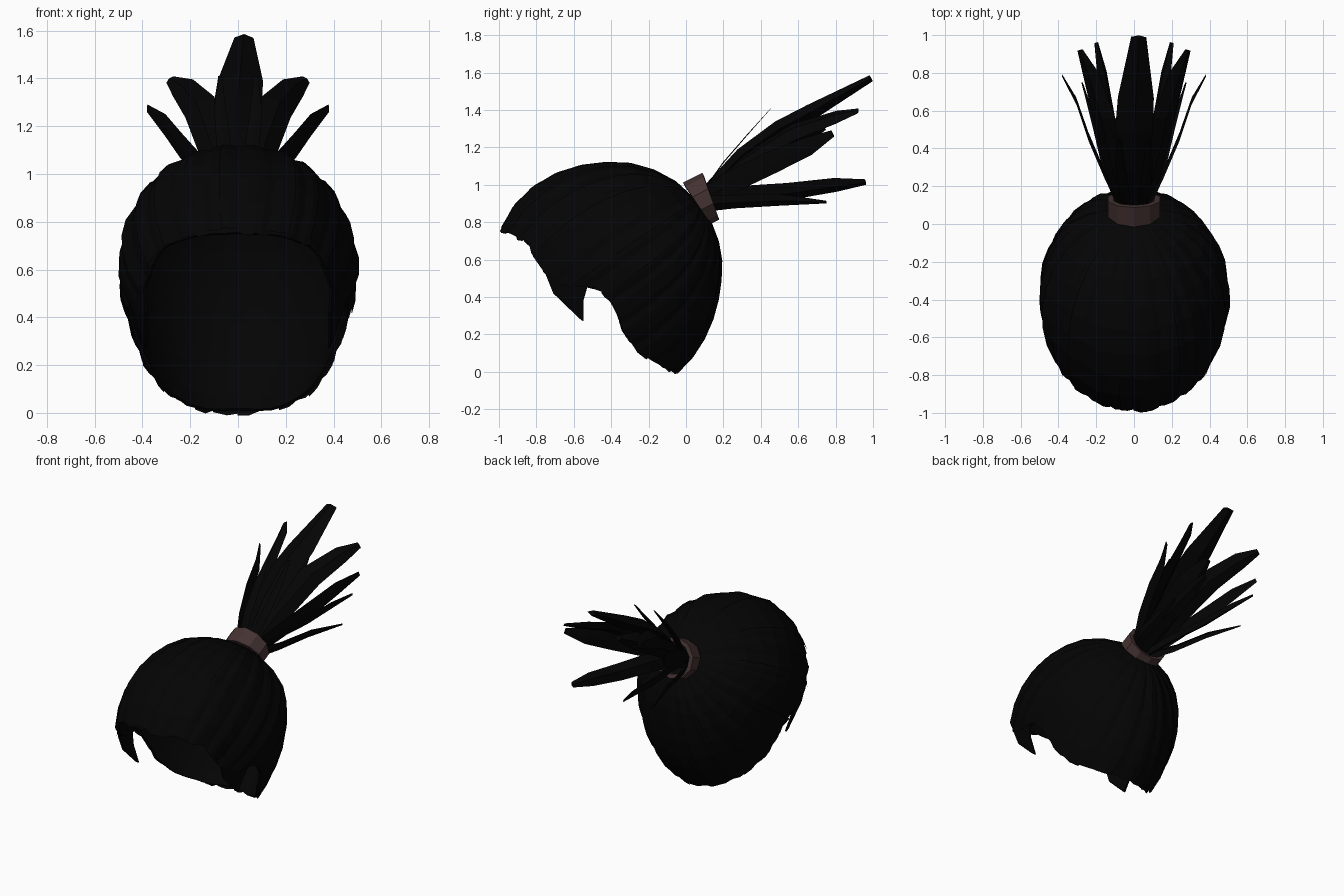
import bpy, bmesh, math, random
from mathutils import Vector

random.seed(4)
old = bpy.data.objects.get("Cube")
if old:
    bpy.data.objects.remove(old)


def material(name, color):
    m = bpy.data.materials.new(name)
    m.use_nodes = True
    m.diffuse_color = (*color, 1)
    m.node_tree.nodes["Principled BSDF"].inputs["Base Color"].default_value = (*color, 1)
    return m


HAIR = material("black_hair", (0.0012, 0.0012, 0.0012))
BAND = material("brown_band", (0.058, 0.032, 0.032))


def make_object(name, bm, mat):
    bmesh.ops.recalc_face_normals(bm, faces=bm.faces)
    mesh = bpy.data.meshes.new(name)
    bm.to_mesh(mesh)
    bm.free()
    mesh.materials.append(mat)
    ob = bpy.data.objects.new(name, mesh)
    bpy.context.collection.objects.link(ob)
    return ob


def add_grid(bm, rows, closed=False):
    """Skin a list of equally long point rows with quads."""
    vs = [[bm.verts.new(p) for p in row] for row in rows]
    n = len(vs[0])
    for a, b in zip(vs, vs[1:]):
        for i in range(n if closed else n - 1):
            j = (i + 1) % n
            bm.faces.new((a[i], a[j], b[j], b[i]))
    return vs


# Head form: a rounded ellipsoid whose strands radiate from the tie
CENTER = Vector((0, -0.4, 0.58))
POLE = Vector((0, 0.5, 0.35)).normalized()
UP_FRONT = Vector((0, -POLE.z, POLE.y))
POWER = 2.1
RIM = [(-1.1, 0.80), (-1.0, 0.76), (-0.93, 0.74), (-0.84, 0.69), (-0.79, 0.6), (-0.74, 0.53),
       (-0.6, 0.46), (-0.46, 0.45), (-0.38, 0.35), (-0.33, 0.2), (-0.24, 0.1), (-0.1, 0.012), (0.3, 0.005)]


def rim_height(y):
    for (y0, z0), (y1, z1) in zip(RIM, RIM[1:]):
        if y <= y1:
            return z0 + (z1 - z0) * max(0, y - y0) / (y1 - y0)
    return RIM[-1][1]


def on_head(phi, theta, lift=0):
    side = UP_FRONT * math.cos(phi) + Vector((math.sin(phi), 0, 0))
    d = POLE * math.cos(theta) + side * math.sin(theta)
    size = (0.49 - 0.06 * max(0, -d.z) - 0.035 * max(0, -d.y),
            0.575 if d.y > 0 else 0.612, 0.53 if d.z > 0 else 0.7)
    s = sum(abs(c / a) ** POWER for c, a in zip(d, size)) ** (-1 / POWER)
    return CENTER + d * s + d.normalized() * lift


def strand_line(phi, steps, lift, trim=0):
    """Points from the tie down to the hairline."""
    end = 0.3
    while end < 3.1:
        p = on_head(phi, end)
        if p.z < rim_height(p.y) + trim:
            break
        end += 0.01
    return [on_head(phi, 0.06 + (end - 0.06) * i / steps, lift * min(1, 3 * i / steps))
            for i in range(steps + 1)]


# Base cap
bm = bmesh.new()
cols = 88
add_grid(bm, list(zip(*[strand_line(math.tau * i / cols, 12, 0) for i in range(cols)])), True)
cap = make_object("hair_cap", bm, HAIR)
solid = cap.modifiers.new("thickness", "SOLIDIFY")
solid.thickness = 0.012

# Overlapping flat strands over the cap
bm = bmesh.new()
count = 46
for k in range(count):
    mid = math.tau * (k + 0.5) / count
    half = math.tau / count * random.uniform(0.5, 0.75)
    trim = random.uniform(-0.015, 0.015)
    low, high = 0.004, random.uniform(0.01, 0.022)
    if k % 2:
        low, high = high, low
    add_grid(bm, [strand_line(mid - half, 9, low, trim + 0.012),
                  strand_line(mid, 9, 0.012, trim),
                  strand_line(mid + half, 9, high, trim + 0.006)])
make_object("cap_strands", bm, HAIR)

# Pointed side locks in front of the ears
LOCK = [((-0.82, 0.62), (-0.46, 0.56)), ((-0.75, 0.52), (-0.53, 0.45)),
        ((-0.71, 0.42), (-0.55, 0.38)), ((-0.57, 0.285), (-0.55, 0.27))]


def side_point(y, z, sign):
    """Point on the side of the head, leaning inward towards the lock's tip."""
    dy = abs(y - CENTER.y) / 0.61
    dz = abs(z - CENTER.z) / (0.53 if z > CENTER.z else 0.7)
    lean = 0.12 * max(0, CENTER.z - z)
    return (sign * (0.48 * (1 - dy ** POWER - dz ** POWER) ** (1 / POWER) - lean), y, z)


for sign, label in ((1, "left"), (-1, "right")):
    bm = bmesh.new()
    rows = []
    for a, b in LOCK:
        rows.append([side_point(a[0] + (b[0] - a[0]) * t, a[1] + (b[1] - a[1]) * t, sign)
                     for t in (0, 0.33, 0.67, 1)])
    add_grid(bm, rows)
    ob = make_object(label + "_side_lock", bm, HAIR)
    ob.modifiers.new("thickness", "SOLIDIFY").thickness = 0.012

# Hair tie: a short slanted band, longer on top
TIE = Vector((0, 0.095, 0.92))
AXIS = Vector((0, 0.89, 0.45)).normalized()
ACROSS = Vector((0, -AXIS.z, AXIS.y))
bm = bmesh.new()
sides = 10
rings = []
for end, radius in ((-1, 0.105), (-1, 0.132), (1, 0.132), (1, 0.105)):
    ring = []
    for i in range(sides):
        a = math.tau * i / sides
        reach = 0.042 + 0.016 * math.cos(a)
        ring.append(TIE + AXIS * end * reach + ACROSS * radius * math.cos(a)
                    + Vector((1.1 * radius * math.sin(a), 0, 0)))
    rings.append(ring)
rings.append(rings[0])
add_grid(bm, rings, True)
bmesh.ops.remove_doubles(bm, verts=bm.verts, dist=0.0001)
make_object("hair_tie", bm, BAND)


# Ponytail locks: tapered diamond-section blades
def blade(name, path, widths, wide, thick):
    pts = [Vector(p) for p in path]
    wide = Vector(wide).normalized()
    rows = []
    for i, (p, w) in enumerate(zip(pts, widths)):
        along = (pts[min(i + 1, len(pts) - 1)] - pts[max(i - 1, 0)]).normalized()
        flat = (wide - along * wide.dot(along)).normalized()
        deep = along.cross(flat) * thick * w
        rows.append([p + flat * w, p + deep, p - flat * w, p - deep])
    bm = bmesh.new()
    vs = add_grid(bm, rows, True)
    bm.faces.new(vs[0])
    bm.faces.new(vs[-1])
    make_object(name, bm, HAIR)


blade("top_lock", [(0, 0.08, 0.93), (0, 0.3, 1.16), (0, 0.5, 1.3), (0.01, 0.67, 1.39), (0.025, 0.99, 1.57)],
      (0.07, 0.085, 0.1, 0.095, 0.04), (1, 0, 0), 0.45)
blade("middle_lock", [(0, 0.08, 0.92), (0, 0.3, 1.07), (0, 0.55, 1.22), (0, 0.74, 1.31)],
      (0.07, 0.09, 0.1, 0.03), (1, 0, 0), 0.6)

for s, label in ((1, "left"), (-1, "right")):
    blade(label + "_high_wisp",
          [(s * 0.04, 0.1, 0.98), (s * 0.06, 0.2, 1.12), (s * 0.075, 0.33, 1.27), (s * 0.075, 0.455, 1.41)],
          (0.025, 0.03, 0.025, 0.008), (1, 0, 0), 0.1)
    blade(label + "_upper_lock",
          [(s * 0.04, 0.08, 0.92), (s * 0.1, 0.3, 1.11), (s * 0.16, 0.57, 1.28), (s * 0.23, 0.8, 1.36),
           (s * 0.285, 0.92, 1.395)],
          (0.06, 0.07, 0.075, 0.055, 0.02), (1, 0, -0.8 * s), 0.35)
    blade(label + "_outer_lock",
          [(s * 0.06, 0.08, 0.92), (s * 0.15, 0.25, 1.02), (s * 0.24, 0.46, 1.12), (s * 0.305, 0.65, 1.205),
           (s * 0.38, 0.785, 1.275)],
          (0.05, 0.06, 0.06, 0.05, 0.018), (0, -0.4, 1), 0.08)
    blade(label + "_lower_lock",
          [(s * 0.04, 0.08, 0.91), (s * 0.08, 0.3, 0.945), (s * 0.13, 0.55, 0.965), (s * 0.17, 0.8, 1.0),
           (s * 0.2, 0.96, 1.015)],
          (0.06, 0.06, 0.055, 0.045, 0.018), (0.7 * s, 0, 1), 0.4)
    blade(label + "_low_wisp",
          [(s * 0.06, 0.08, 0.9), (s * 0.14, 0.25, 0.91), (s * 0.2, 0.5, 0.92), (s * 0.275, 0.75, 0.908)],
          (0.05, 0.04, 0.035, 0.008), (0.5 * s, 0, 1), 0.35)
